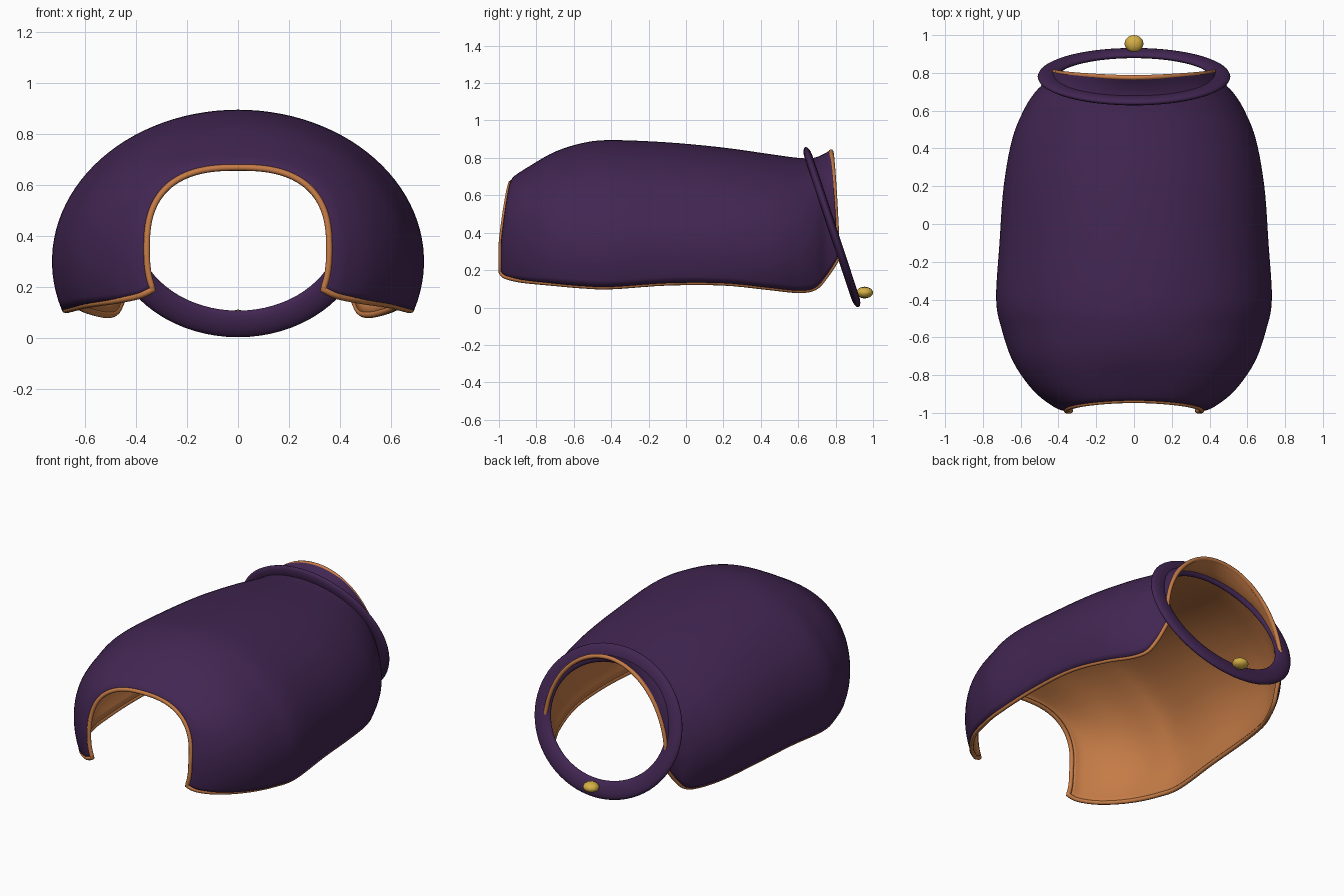
import bpy, bmesh, math
from mathutils import Vector

if "Cube" in bpy.data.objects:
    bpy.data.objects.remove(bpy.data.objects["Cube"])

def material(name, rgb):
    m = bpy.data.materials.new(name)
    m.diffuse_color = (*rgb, 1)
    m.use_nodes = True
    m.node_tree.nodes["Principled BSDF"].inputs["Base Color"].default_value = m.diffuse_color
    return m

PURPLE = material("dark purple cloth", (0.054, 0.019, 0.084))
ORANGE = material("orange lining", (0.56, 0.20, 0.062))
GOLD = material("gold", (0.66, 0.43, 0.06))

# Cloth stations: y at crown, y at sides, crown z, hem z, half width, widest z, squareness
STATIONS = [
    (-.935, -.99, .680, .190, .370, .350, 2.6),
    (-.915, -.965, .705, .165, .430, .340, 2.5),
    (-.830, -.88, .760, .145, .535, .330, 2.3),
    (-.700, -.73, .833, .130, .640, .315, 2.1),
    (-.550, -.56, .880, .115, .700, .300, 2.0),
    (-.400, -.40, .895, .110, .730, .300, 2.0),
    (-.100, -.10, .883, .130, .712, .300, 2.0),
    (.200, .20, .855, .130, .690, .300, 2.0),
    (.450, .45, .820, .105, .645, .300, 2.0),
    (.600, .60, .800, .090, .585, .300, 2.0),
    (.680, .69, .800, .105, .530, .300, 2.0),
    (.735, .75, .820, .170, .475, .300, 2.0),
    (.775, .81, .845, .260, .440, .310, 2.0),
]
SUB, ARC = 5, 64

def resample(rows):
    # smooth interpolation between the stations
    out = []
    for i in range(len(rows) - 1):
        quad = [rows[max(i - 1, 0)], rows[i], rows[i + 1], rows[min(i + 2, len(rows) - 1)]]
        for s in range(SUB):
            t = s / SUB
            out.append([0.5 * (2 * b + (c - a) * t + (2 * a - 5 * b + 4 * c - d) * t * t
                               + (3 * b - a - 3 * c + d) * t ** 3) for a, b, c, d in zip(*quad)])
    out.append(list(rows[-1]))
    return out

def power(v, e):
    return math.copysign(abs(v) ** e, v)

def section(row, inset=0.0):
    # arch from the right hem over the back to the left hem
    yt, yl, top, hem, w, zc, n = row
    w, h = w - inset, top - zc - inset
    a0 = -math.asin(min(1, max(-1, power((zc - hem) / h, n / 2))))
    pts = []
    for j in range(ARC + 1):
        a = a0 + (math.pi - 2 * a0) * j / ARC
        z = zc + h * power(math.sin(a), 2 / n)
        t = min(1, max(0, (zc + h - z) / h)) ** 0.7
        pts.append(Vector((w * power(math.cos(a), 2 / n), yt + (yl - yt) * t, z)))
    return pts

ROWS = resample(STATIONS)

def add_object(name, bm, mats):
    me = bpy.data.meshes.new(name)
    bm.to_mesh(me)
    bm.free()
    for m in mats:
        me.materials.append(m)
    ob = bpy.data.objects.new(name, me)
    bpy.context.collection.objects.link(ob)
    return ob

# Cloth body with lining
bm = bmesh.new()
grid = [[bm.verts.new(p) for p in section(r)] for r in ROWS]
for i in range(len(grid) - 1):
    for j in range(ARC):
        bm.faces.new((grid[i][j], grid[i + 1][j], grid[i + 1][j + 1], grid[i][j + 1])).smooth = True
body = add_object("coat_body", bm, [PURPLE, ORANGE])
mod = body.modifiers.new("lining", 'SOLIDIFY')
mod.thickness, mod.offset = 0.022, -1
mod.material_offset = mod.material_offset_rim = 1

# Piping around the whole edge
inner = [section(r, 0.012) for r in ROWS]
path = (inner[0][::-1] + [s[0] for s in inner[1:-1]] + inner[-1]
        + [s[-1] for s in inner[-2:0:-1]])
cu = bpy.data.curves.new("edge_piping", 'CURVE')
cu.dimensions = '3D'
cu.bevel_depth, cu.bevel_resolution = 0.013, 2
sp = cu.splines.new('POLY')
sp.points.add(len(path) - 1)
for q, p in zip(sp.points, path):
    q.co = (*p, 1)
sp.use_cyclic_u = True
cu.materials.append(ORANGE)
bpy.context.collection.objects.link(bpy.data.objects.new("edge_piping", cu))

# Tilted flat collar ring
bm = bmesh.new()
tilt = math.radians(18.4)
down = Vector((0, math.sin(tilt), -math.cos(tilt)))
axis = Vector((0, math.cos(tilt), math.sin(tilt)))
centre = Vector((0, .78, .43))
N, M = 72, 16
ring = []
for i in range(N):
    a = 2 * math.pi * i / N
    loop = []
    for j in range(M):
        b = 2 * math.pi * j / M
        r = 0.055 * math.cos(b)
        loop.append(bm.verts.new(centre + Vector(((.455 + r) * math.cos(a), 0, 0))
                                 + down * ((.396 + r) * math.sin(a)) + axis * (0.022 * math.sin(b))))
    ring.append(loop)
for i in range(N):
    for j in range(M):
        k, l = (i + 1) % N, (j + 1) % M
        bm.faces.new((ring[i][j], ring[k][j], ring[k][l], ring[i][l])).smooth = True
bmesh.ops.recalc_face_normals(bm, faces=bm.faces)
add_object("collar_ring", bm, [PURPLE])

# Gold button on the collar, lightly fluted
bm = bmesh.new()
bmesh.ops.create_uvsphere(bm, u_segments=24, v_segments=12, radius=1)
for v in bm.verts:
    f = 1 + 0.04 * math.cos(12 * math.atan2(v.co.z, v.co.x)) * math.hypot(v.co.x, v.co.z)
    v.co = Vector((v.co.x * .048 * f, v.co.y * .045 + .955, v.co.z * .03 * f + .08))
for f in bm.faces:
    f.smooth = True
add_object("collar_button", bm, [GOLD])
